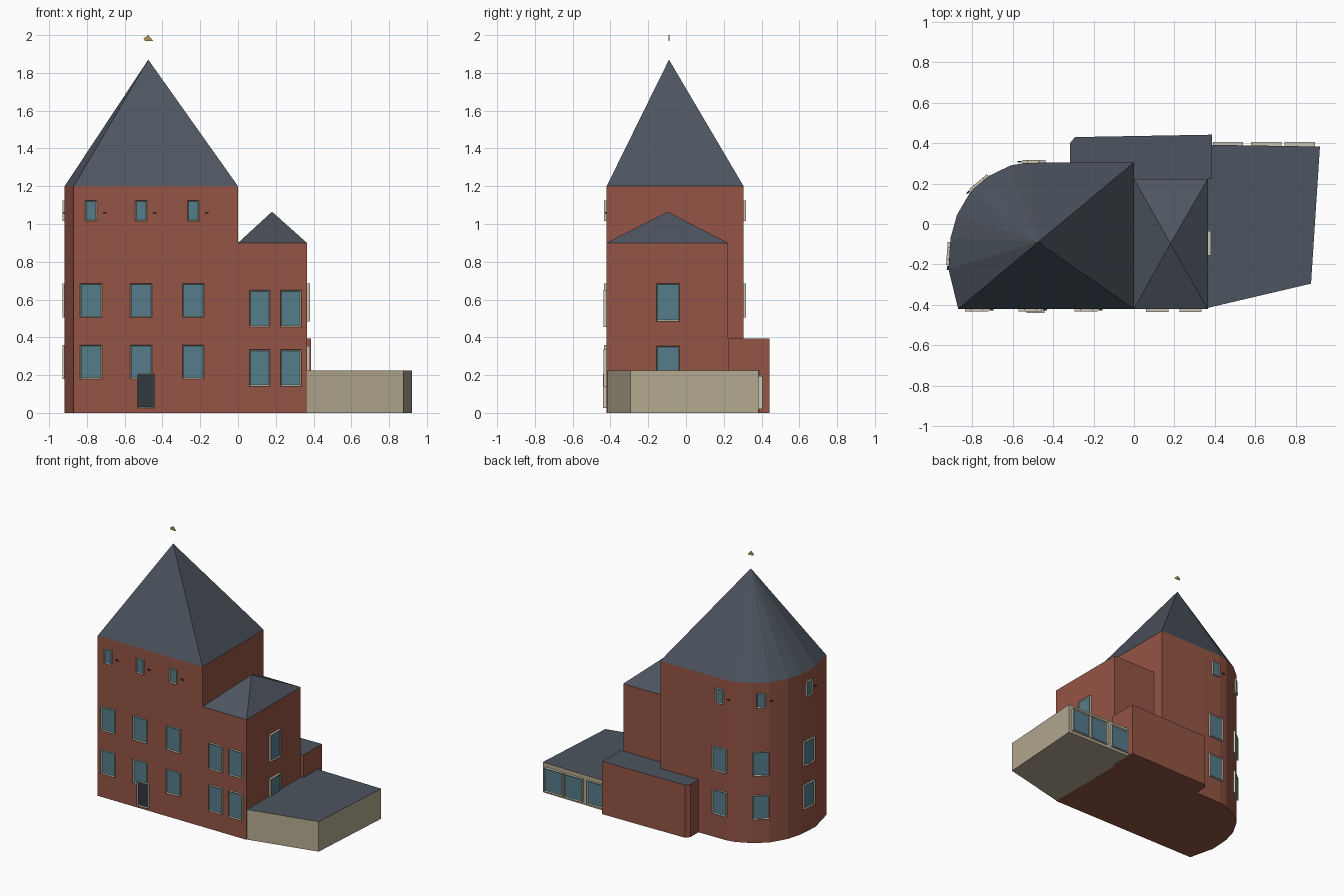
import bpy, bmesh
from math import radians
from mathutils import Matrix, Vector

if "Cube" in bpy.data.objects:
    bpy.data.objects.remove(bpy.data.objects["Cube"])


def material(name, rgb):
    m = bpy.data.materials.new(name)
    m.diffuse_color = (*rgb, 1)
    m.use_nodes = True
    m.node_tree.nodes["Principled BSDF"].inputs["Base Color"].default_value = m.diffuse_color
    return m


BRICK = material("brick", (0.30, 0.09, 0.06))
SLATE = material("slate", (0.075, 0.09, 0.115))
STONE = material("stone", (0.46, 0.40, 0.28))
TRIM = material("trim", (0.60, 0.56, 0.44))
GLASS = material("glass", (0.09, 0.20, 0.26))
DARK = material("dark", (0.03, 0.04, 0.05))
GOLD = material("gold", (0.45, 0.30, 0.08))


def finish(name, bm, mats):
    bmesh.ops.recalc_face_normals(bm, faces=bm.faces)
    mesh = bpy.data.meshes.new(name)
    bm.to_mesh(mesh)
    bm.free()
    for m in mats:
        mesh.materials.append(m)
    ob = bpy.data.objects.new(name, mesh)
    bpy.context.collection.objects.link(ob)
    return ob


def block(name, outline, top, wall, apex=None):
    """Walls extruded from a footprint, closed by a flat roof or a pointed one."""
    bm = bmesh.new()
    lo = [bm.verts.new((x, y, 0)) for x, y in outline]
    hi = [bm.verts.new((x, y, top)) for x, y in outline]
    n = len(outline)
    bm.faces.new(lo)
    for i in range(n):
        j = (i + 1) % n
        bm.faces.new((lo[i], lo[j], hi[j], hi[i]))
    if apex:
        tip = bm.verts.new(apex)
        roof = [bm.faces.new((hi[i], hi[(i + 1) % n], tip)) for i in range(n)]
    else:
        roof = [bm.faces.new(hi)]
    for f in roof:
        f.material_index = 1
    return finish(name, bm, (wall, SLATE))


def panel(name, x, y, facing, z0, z1, width, fill=GLASS, out=0.016, rim=0.009):
    """Framed opening on a wall; facing is the outward direction in degrees."""
    bm = bmesh.new()
    bmesh.ops.create_cube(bm, size=1)
    bmesh.ops.scale(bm, vec=(out + 0.01, width, z1 - z0), verts=bm.verts)
    bm.normal_update()
    front = max(bm.faces, key=lambda f: f.normal.x)
    bmesh.ops.inset_region(bm, faces=[front], thickness=rim)
    bmesh.ops.translate(bm, vec=(-0.006, 0, 0), verts=front.verts)
    front.material_index = 1
    place = (Matrix.Translation((x, y, (z0 + z1) / 2))
             @ Matrix.Rotation(radians(facing), 4, 'Z')
             @ Matrix.Translation(((out - 0.01) / 2, 0, 0)))
    bm.transform(place)
    return finish(name, bm, (TRIM, fill))


def catch(name, x, y, facing):
    """Small dark fitting beside an attic window."""
    bm = bmesh.new()
    bmesh.ops.create_cube(bm, size=1)
    bm.transform(Matrix.Translation((x, y, 1.06))
                 @ Matrix.Rotation(radians(facing), 4, 'Z')
                 @ Matrix.Translation((0.004, 0.072, 0))
                 @ Matrix.Diagonal((0.008, 0.02, 0.008, 1)))
    finish(name, bm, (DARK,))


# Tower with rounded back-left wall and pointed roof
block("tower", [(-0.87, -0.42), (0, -0.42), (0, 0.305), (-0.376, 0.305),
                (-0.54, 0.302), (-0.61, 0.29), (-0.718, 0.238), (-0.807, 0.163),
                (-0.876, 0.045), (-0.908, -0.07), (-0.918, -0.223)],
      1.2, BRICK, (-0.475, -0.09, 1.87))

# Middle block with hipped roof
block("middle_block", [(0, -0.42), (0.365, -0.42), (0.365, 0.222), (0, 0.222)],
      0.9, BRICK, (0.18, -0.097, 1.065))

# Low back annex with a clipped corner
block("back_annex", [(-0.317, 0.222), (0.386, 0.222), (0.386, 0.442),
                     (-0.292, 0.43), (-0.317, 0.40)], 0.395, BRICK)

# Flat-roofed stone wing
block("side_wing", [(0.365, -0.415), (0.876, -0.295), (0.92, 0.383),
                    (0.365, 0.392)], 0.225, STONE)

# Tower windows: x, y, facing direction
columns = [(-0.778, -0.42, -90), (-0.513, -0.42, -90), (-0.237, -0.42, -90),
           (-0.495, 0.304, 90), (-0.763, 0.20, 130), (-0.913, -0.147, 176)]
for i, (x, y, a) in enumerate(columns):
    panel(f"lower_window_{i}", x, y, a, 0.18, 0.36, 0.115, out=0.013)
    panel(f"upper_window_{i}", x, y, a, 0.505, 0.685, 0.115, out=0.013)
    panel(f"attic_window_{i}", x, y, a, 1.015, 1.125, 0.062, out=0.013)
    catch(f"attic_catch_{i}", x, y, a)

# Front door
panel("front_door", -0.487, -0.42, -90, 0.025, 0.205, 0.09, DARK, out=0.02)

# Middle block windows
for i, x in enumerate((0.115, 0.28)):
    panel(f"middle_lower_window_{i}", x, -0.42, -90, 0.14, 0.335, 0.11)
    panel(f"middle_upper_window_{i}", x, -0.42, -90, 0.455, 0.65, 0.11)
for z0, z1 in ((0.16, 0.355), (0.485, 0.685)):
    panel("middle_side_window", 0.365, -0.095, 0, z0, z1, 0.122)

# Wing windows on the back
for i, x in enumerate((0.465, 0.655, 0.82)):
    panel(f"wing_window_{i}", x, 0.389, 90, 0.02, 0.195, 0.15)

# Small gilded vane above the tower
bm = bmesh.new()
face = bm.faces.new([bm.verts.new((-0.475 + dx, -0.092, z)) for dx, z in
                     ((-0.025, 1.982), (-0.018, 1.97), (0.025, 1.97), (0, 2.0))])
ext = bmesh.ops.extrude_face_region(bm, geom=[face])
bmesh.ops.translate(bm, vec=Vector((0, 0.004, 0)),
                    verts=[v for v in ext["geom"] if isinstance(v, bmesh.types.BMVert)])
finish("weather_vane", bm, (GOLD,))
